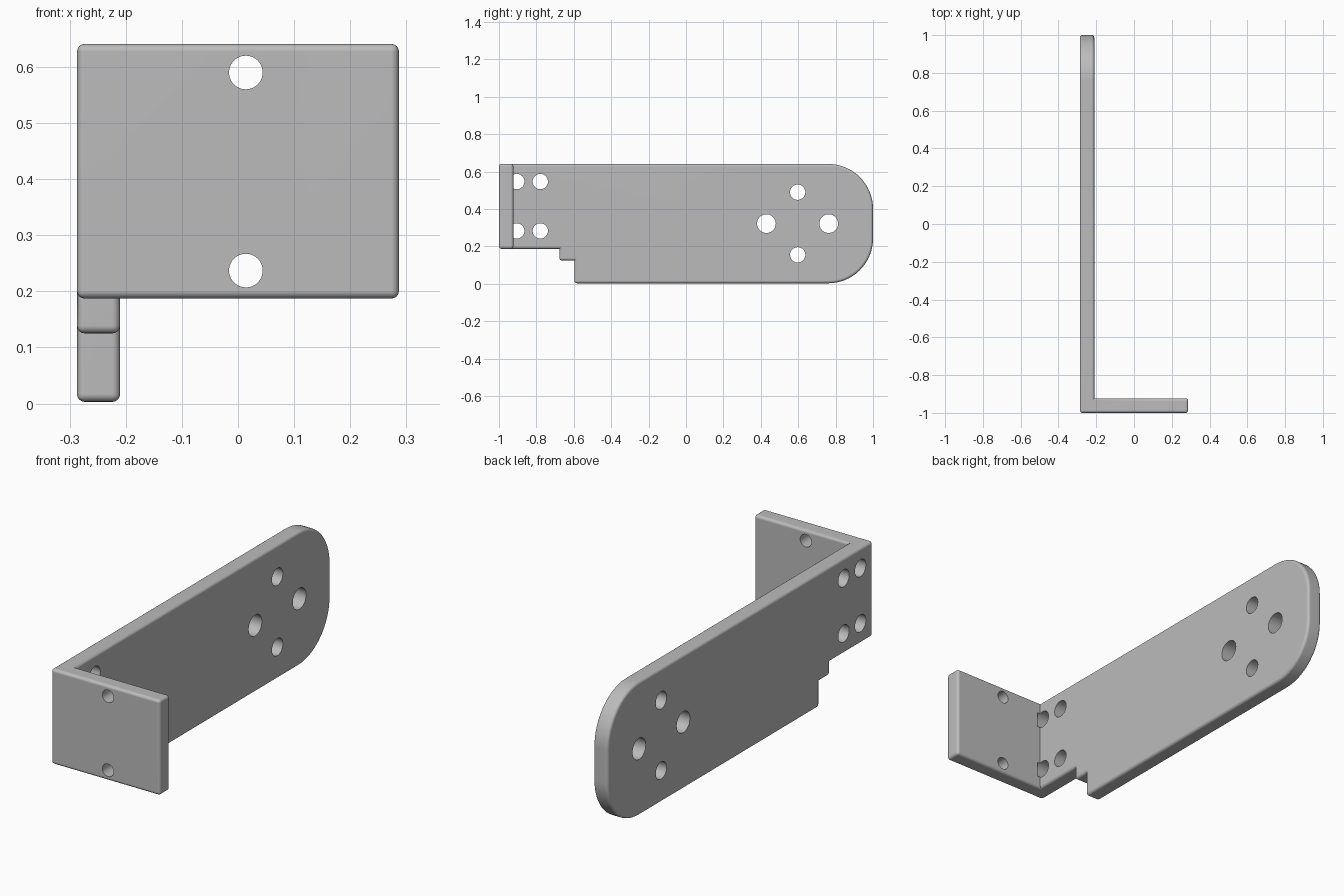
import bpy, bmesh, math
from mathutils import Matrix, Vector

cube = bpy.data.objects.get("Cube")
if cube:
    bpy.data.objects.remove(cube, do_unlink=True)

LEFT, INNER, RIGHT = -0.287, -0.21, 0.287    # x limits of the arm and flange
FRONT, FLANGE, BACK = -1.0, -0.923, 1.0      # y limits
TOP, RADIUS, BEVEL = 0.641, 0.24, 0.014

metal = bpy.data.materials.new("grey metal")
metal.use_nodes = True
grey = (0.5, 0.5, 0.5, 1)
metal.diffuse_color = grey
metal.node_tree.nodes["Principled BSDF"].inputs["Base Color"].default_value = grey


def arc(y, z, start):
    """Quarter-circle corner points in the y-z plane."""
    angles = [math.radians(start + 90 * i / 16) for i in range(17)]
    return [(y + RADIUS * math.cos(a), z + RADIUS * math.sin(a)) for a in angles]


def extrude(bm, faces, distance):
    new = bmesh.ops.extrude_face_region(bm, geom=faces)["geom"]
    verts = [v for v in new if isinstance(v, bmesh.types.BMVert)]
    bmesh.ops.translate(bm, verts=verts, vec=(distance, 0, 0))
    bmesh.ops.delete(bm, geom=[f for f in faces if f.is_valid and not any(
        v in verts for v in f.verts)], context="FACES_ONLY")
    return [f for f in new if isinstance(f, bmesh.types.BMFace)]


# Arm outline with a stepped lower edge and a rounded back end
bottom = 0.187
outline = [(FLANGE, bottom), (-0.677, bottom), (-0.677, 0.125), (-0.597, 0.125),
           (-0.597, 0.003)]
outline += arc(BACK - RADIUS, 0.003 + RADIUS, -90) + arc(BACK - RADIUS, TOP - RADIUS, 0)
outline += [(FLANGE, TOP)]

bm = bmesh.new()
arm = [bm.verts.new((LEFT, y, z)) for y, z in outline]
corner = [bm.verts.new((LEFT, FRONT, z)) for z in (TOP, bottom)]
base = [bm.faces.new(arm), bm.faces.new([arm[-1], *corner, arm[0]])]
outer = bmesh.ops.duplicate(bm, geom=base)["geom"]   # keeps the outer side closed
caps = extrude(bm, base, INNER - LEFT)

# Flange grows sideways from the front strip of the arm
strip = [f for f in caps if f.calc_center_median().y < FLANGE]
extrude(bm, strip, RIGHT - INNER)

bmesh.ops.remove_doubles(bm, verts=bm.verts[:], dist=0.0001)
bmesh.ops.recalc_face_normals(bm, faces=bm.faces[:])
bmesh.ops.dissolve_limit(bm, angle_limit=math.radians(1), verts=bm.verts[:],
                         edges=bm.edges[:])
rims = [e for e in bm.edges if e.is_manifold and e.calc_face_angle_signed() > 0.8]
bmesh.ops.bevel(bm, geom=rims, offset=BEVEL, offset_type="OFFSET", segments=4,
                profile=0.5, affect="EDGES", clamp_overlap=True)
mesh = bpy.data.meshes.new("bracket")
bm.to_mesh(mesh)
bm.free()
mesh.materials.append(metal)
bracket = bpy.data.objects.new("bracket", mesh)
bpy.context.collection.objects.link(bracket)

# Cutters for all the bolt holes
bm = bmesh.new()


def hole(start, end, radius):
    a, b = Vector(start), Vector(end)
    turn = (b - a).to_track_quat("Z", "Y").to_matrix().to_4x4()
    bmesh.ops.create_cone(bm, cap_ends=True, segments=40, radius1=radius,
                          radius2=radius, depth=(b - a).length,
                          matrix=Matrix.Translation((a + b) / 2) @ turn)


for z in (0.59, 0.237):
    hole((0.014, -1.1, z), (0.014, -0.8, z), 0.03)
for y, z, r in [(0.43, 0.322, 0.05), (0.763, 0.322, 0.05),
                (0.597, 0.49, 0.041), (0.597, 0.155, 0.041)]:
    hole((-0.4, y, z), (-0.1, y, z), r)
for z in (0.547, 0.283):
    for y in (-0.905, -0.779):
        hole((-0.4, y, z), (INNER + 0.018, y, z), 0.041)
cut_mesh = bpy.data.meshes.new("hole_cutters")
bm.to_mesh(cut_mesh)
bm.free()
cut_mesh.materials.append(metal)
cutters = bpy.data.objects.new("hole_cutters", cut_mesh)
bpy.context.collection.objects.link(cutters)
cutters.hide_render = True

drill = bracket.modifiers.new("holes", "BOOLEAN")
drill.operation, drill.solver, drill.object = "DIFFERENCE", "EXACT", cutters
bpy.ops.object.select_all(action="DESELECT")
bracket.select_set(True)
bpy.context.view_layer.objects.active = bracket
bpy.ops.object.modifier_apply(modifier=drill.name)
bpy.data.objects.remove(cutters, do_unlink=True)

# Rounded rims shade smoothly while the plates stay flat
bpy.ops.object.shade_smooth_by_angle(angle=math.radians(35))
bracket.modifiers.new("flat plates", "WEIGHTED_NORMAL").keep_sharp = True
